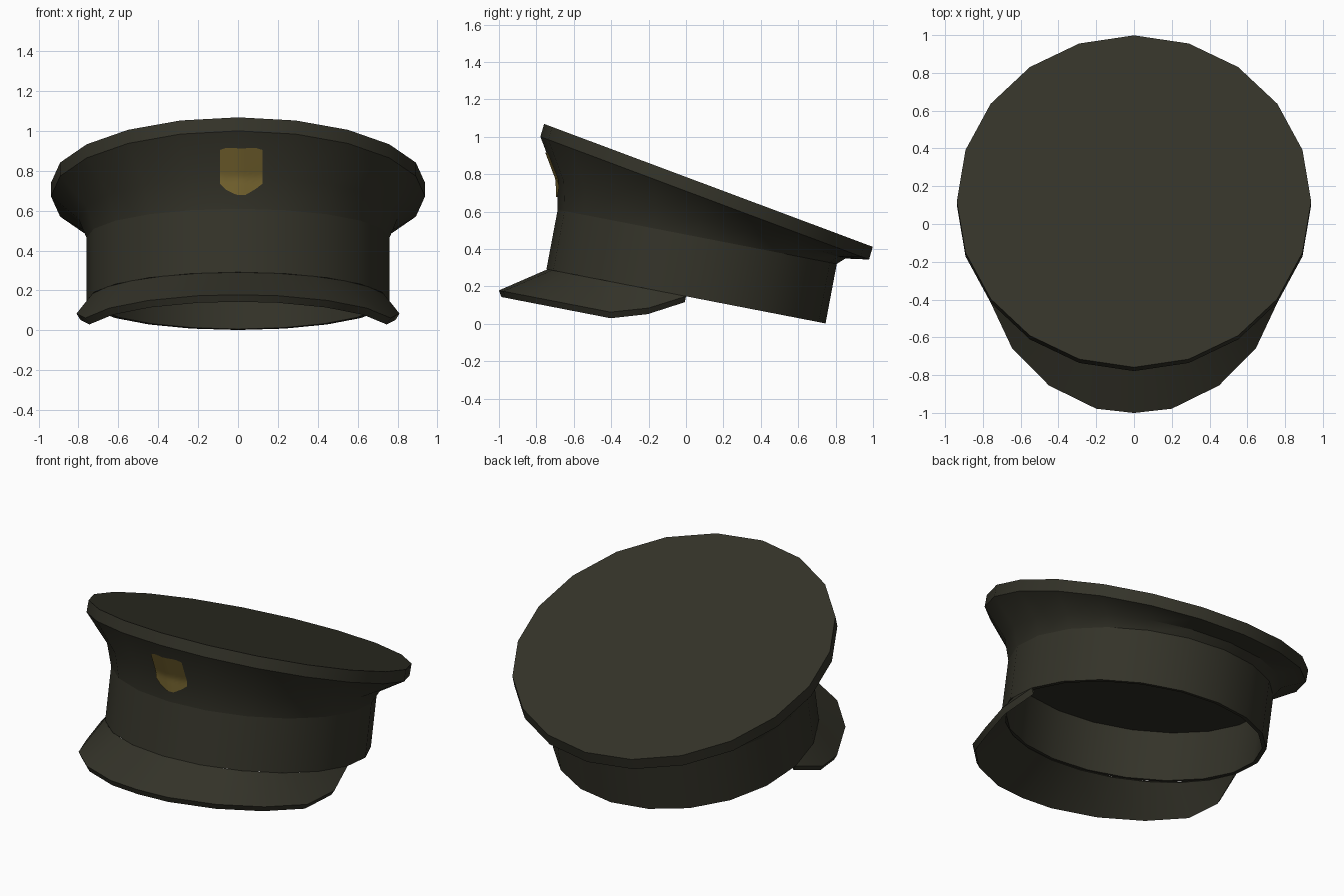
import bpy, bmesh, math
from mathutils import Vector
from mathutils.bvhtree import BVHTree

if "Cube" in bpy.data.objects:
    bpy.data.objects.remove(bpy.data.objects["Cube"])

SIDES = 20
TILT = math.radians(11)


def material(name, rgb):
    m = bpy.data.materials.new(name)
    m.diffuse_color = (*rgb, 1)
    m.use_nodes = True
    m.node_tree.nodes["Principled BSDF"].inputs["Base Color"].default_value = m.diffuse_color
    return m


olive = material("dark_olive_cloth", (0.034, 0.033, 0.022))
gold = material("dull_gold", (0.19, 0.135, 0.03))


def make(name, bm, mat, angle=30, fix=True):
    if fix:
        bmesh.ops.recalc_face_normals(bm, faces=bm.faces)
    me = bpy.data.meshes.new(name)
    bm.to_mesh(me)
    ob = bpy.data.objects.new(name, me)
    bpy.context.collection.objects.link(ob)
    me.materials.append(mat)
    bpy.ops.object.select_all(action='DESELECT')
    ob.select_set(True)
    bpy.context.view_layer.objects.active = ob
    bpy.ops.object.shade_smooth_by_angle(angle=math.radians(angle))
    return ob


def ring(bm, r, cy, cz, tilt):
    """Tilted 20-sided ring, raised at the front."""
    out = []
    for i in range(SIDES):
        a = math.tau * i / SIDES
        c = r * math.cos(a)
        out.append(bm.verts.new((r * math.sin(a), cy - c * math.cos(tilt),
                                 cz + c * math.sin(tilt))))
    return out


def loft(rings):
    """Skin the rings (r, cy, cz, tilt) and cap the last one."""
    bm = bmesh.new()
    loops = [ring(bm, *r) for r in rings]
    for a, b in zip(loops, loops[1:]):
        for i in range(SIDES):
            j = (i + 1) % SIDES
            bm.faces.new((a[i], a[j], b[j], b[i]))
    bm.faces.new(loops[-1])
    return bm


# Head band: outer wall, bottom hem, inner wall and inside ceiling
make("head_band", loft([
    (0.76, 0.06, 0.465, TILT),
    (0.76, 0.0, 0.147, TILT),
    (0.735, 0.0, 0.147, TILT),
    (0.735, 0.054, 0.435, TILT),
]), olive)

# Crown: flared cloth, rim and flat sloping top
crown_bm = loft([
    (0.76, 0.06, 0.465, TILT),
    (0.80, 0.08, 0.56, math.radians(15.3)),
    (0.938, 0.10, 0.672, math.radians(20.5)),
    (0.938, 0.12, 0.74, math.radians(20.5)),
])
tree = BVHTree.FromBMesh(crown_bm)
make("crown", crown_bm, olive, 35)

# Visor: profile points in the band's tilted frame (x, back, up)
half = [(0, -0.988, -0.16), (0.20, -0.965, -0.16), (0.45, -0.84, -0.16),
        (0.645, -0.64, -0.16), (0.765, -0.38, -0.16), (0.81, -0.185, -0.10),
        (0.76, 0.0, 0.0)]
outer = [(-x, v, w) for x, v, w in half[:0:-1]] + half


def place(x, v, w):
    return (x, v * math.cos(TILT) + w * math.sin(TILT),
            0.147 - v * math.sin(TILT) + w * math.cos(TILT))


bm = bmesh.new()
rows = []
for k, (x, v, w) in enumerate(outer):
    a = math.radians(15 * (k - 6))
    s, c = math.sin(a), -math.cos(a)
    section = [(0.755 * s, 0.755 * c, 0.0), (x, v, w),
               (x * 0.975, v * 0.98, w - 0.032), (0.737 * s, 0.737 * c, -0.012)]
    rows.append([bm.verts.new(place(*p)) for p in section])
for a, b in zip(rows, rows[1:]):
    for i in range(4):
        j = (i + 1) % 4
        bm.faces.new((a[i], a[j], b[j], b[i]))
bm.faces.new(rows[0])
bm.faces.new(rows[-1])
make("visor", bm, olive, 30)

# Shield badge: thin plate wrapped on the front of the crown
bm = bmesh.new()
columns = [(-0.09, 0.735, 0.905), (-0.06, 0.705, 0.915), (-0.02, 0.685, 0.915),
           (0.0, 0.678, 0.913), (0.035, 0.678, 0.913), (0.06, 0.692, 0.915),
           (0.09, 0.71, 0.915), (0.122, 0.735, 0.905)]
ROWS = 12
grid = []
for x, low, high in columns:
    col = []
    for i in range(ROWS + 1):
        z = low + (high - low) * i / ROWS
        hit = tree.ray_cast(Vector((x + 1e-4, -3, z)), Vector((0, 1, 0)))[0]
        col.append(bm.verts.new((x, hit.y - 0.006, z)))
    grid.append(col)
for a, b in zip(grid, grid[1:]):
    for i in range(ROWS):
        bm.faces.new((a[i], b[i], b[i + 1], a[i + 1]))
make("shield_badge", bm, gold, 40, fix=False)
